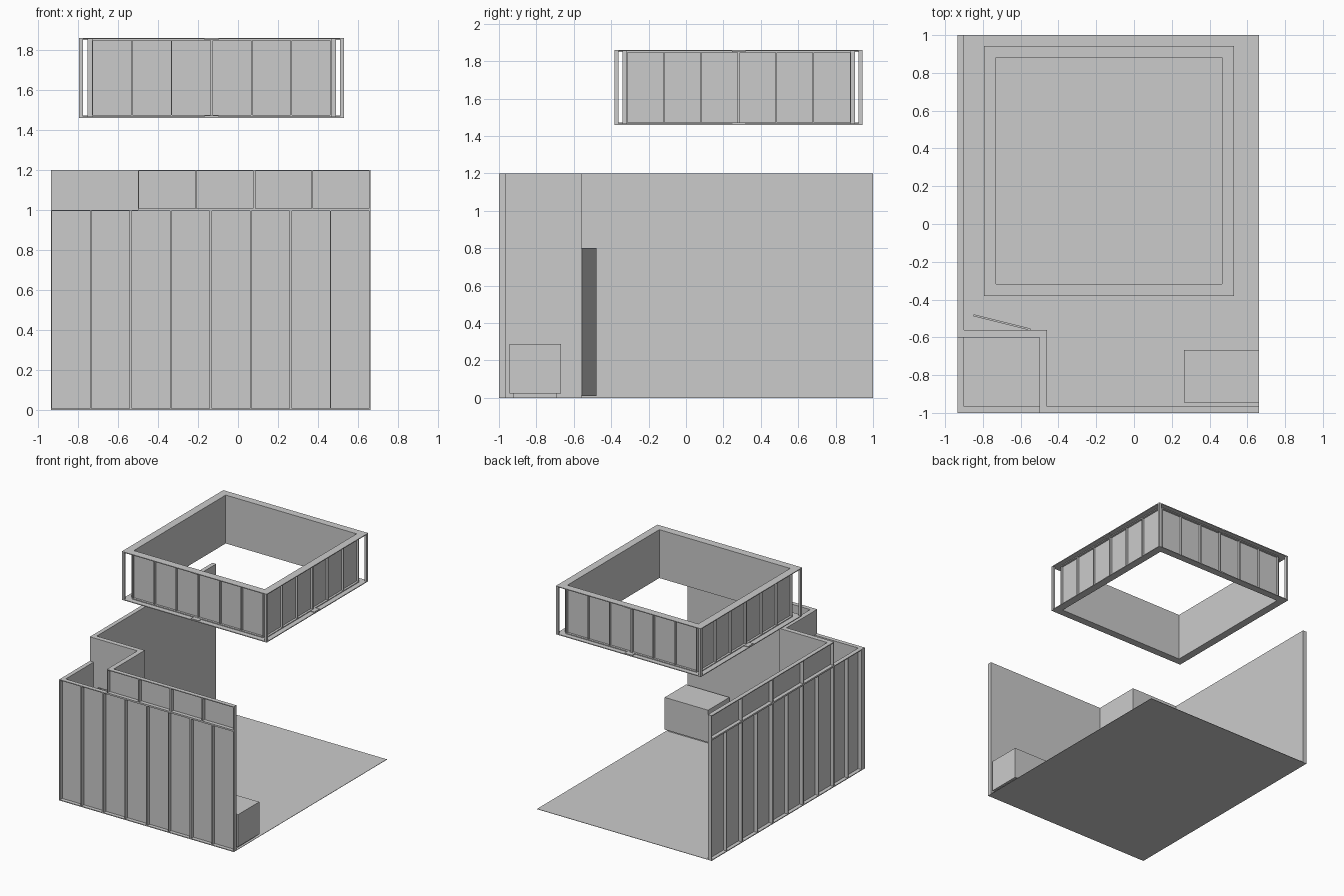
import bpy, bmesh, math
from mathutils import Matrix

if "Cube" in bpy.data.objects:
    bpy.data.objects.remove(bpy.data.objects["Cube"])

T = 0.0065                      # sheet thickness of studs, rails and skins
XL, XR = -0.935, 0.662          # stand footprint
WALL = 0.035


def make(name, boxes, matrix=None):
    """One object out of a list of (lo, hi) corner pairs."""
    bm = bmesh.new()
    for lo, hi in boxes:
        size = [abs(h - l) for l, h in zip(lo, hi)]
        mid = [(l + h) / 2 for l, h in zip(lo, hi)]
        bmesh.ops.create_cube(bm, size=1, matrix=Matrix.Translation(mid) @ Matrix.Diagonal((*size, 1)))
    mesh = bpy.data.meshes.new(name)
    bm.to_mesh(mesh)
    bm.free()
    ob = bpy.data.objects.new(name, mesh)
    bpy.context.collection.objects.link(ob)
    if matrix:
        ob.matrix_world = matrix
    return ob


def framed_wall(name, axis, u0, modules, bays, outer, inner, z0, z1):
    """Row of modules: closed frame, intermediate studs and an inside skin.
    axis is the running direction, outer/inner the depth of the two faces."""
    boxes = []
    s = 1 if inner > outer else -1
    skin = inner - s * T * 0.6

    def add(ua, ub, da, db, za, zb):
        a, b = (ua, da, za), (ub, db, zb)
        if axis == 'y':
            a, b = (da, ua, za), (db, ub, zb)
        boxes.append((a, b))

    for width in modules:
        u1 = u0 + width
        add(u0, u1, skin, inner, z0, z1)
        add(u0, u1, outer, skin, z0, z0 + T)
        add(u0, u1, outer, skin, z1 - T, z1)
        for i in range(bays + 1):
            u = u0 + T / 2 + (width - T) * i / bays
            add(u - T / 2, u + T / 2, outer, skin, z0 + T, z1 - T)
        u0 = u1
    return make(name, boxes)


# Carpet
make("carpet", [((XL, -1, 0), (XR, 1, 0.003))])

# Front wall with its upper strip
framed_wall("front_wall", 'x', XL, [(XR - XL) / 4] * 4, 2, -1, -1 + WALL, 0, 1)
framed_wall("front_wall_upper", 'x', -0.5, [(XR + 0.5) / 2] * 2, 2, -1, -1 + WALL, 1, 1.2)

# Side wall with its upper strip
framed_wall("side_wall", 'y', -0.965, [0.365] + [0.4] * 4, 2, XL, XL + WALL, 0, 1)
framed_wall("side_wall_upper", 'y', -0.6, [0.8] * 2, 2, XL, XL + WALL, 1, 1.2)

# Store room: side wall, and door wall extruded from an outline with the opening
make("room_side_wall", [((-0.5, -0.965, 0), (-0.46, -0.6, 1.2))])
outline = [(-0.9, 0), (-0.86, 0), (-0.86, 0.8), (-0.55, 0.8),
           (-0.55, 0), (-0.46, 0), (-0.46, 1.2), (-0.9, 1.2)]
bm = bmesh.new()
face = bm.faces.new([bm.verts.new((x, -0.6, z)) for x, z in outline])
ext = bmesh.ops.extrude_face_region(bm, geom=[face])
bmesh.ops.translate(bm, vec=(0, 0.04, 0),
                    verts=[g for g in ext["geom"] if isinstance(g, bmesh.types.BMVert)])
bmesh.ops.recalc_face_normals(bm, faces=bm.faces)
mesh = bpy.data.meshes.new("room_door_wall")
bm.to_mesh(mesh)
bm.free()
bpy.context.collection.objects.link(bpy.data.objects.new("room_door_wall", mesh))

# Door standing ajar, hinged on its right edge
make("door", [((-0.31, 0, 0.01), (0, 0.01, 0.8))],
     Matrix.Translation((-0.55, -0.563, 0)) @ Matrix.Rotation(math.radians(-14), 4, 'Z'))

# Counter on a recessed plinth
make("counter", [((0.265, -0.945, 0.022), (XR, -0.667, 0.288))])
make("counter_plinth", [((0.285, -0.922, 0), (XR - 0.02, -0.69, 0.022))])

# Hanging ring: cover plates above and below
X0, X1, Y0, Y1 = -0.795, 0.53, -0.382, 0.943     # outside
A0, A1, B0, B1 = -0.73, 0.467, -0.318, 0.882     # inside
Z0, Z1, F = 1.46, 1.86, 0.022
for name, za in (("ring_bottom_plate", Z0), ("ring_top_plate", Z1 - T)):
    zb = za + T
    make(name, [((X0, Y0, za), (X1, B0, zb)), ((X0, B1, za), (X1, Y1, zb)),
                ((X0, B0, za), (A0, B1, zb)), ((A1, B0, za), (X1, B1, zb))])

# Hanging ring: four framed sides set back from the edge
zl, zh = Z0 + T, Z1 - T
for name, out, inn in (("ring_front", B0 - F, B0), ("ring_back", B1 + F, B1)):
    framed_wall(name, 'x', A0, [(A1 - A0) / 2] * 2, 3, out, inn, zl, zh)
for name, out, inn in (("ring_left", A0 - F, A0), ("ring_right", A1 + F, A1)):
    framed_wall(name, 'y', B0, [(B1 - B0) / 2] * 2, 3, out, inn, zl, zh)

# Hanging ring: corner posts
P = 0.02
make("ring_corner_posts", [((x, y, zl), (x + P, y + P, zh))
                           for x in (X0, X1 - P) for y in (Y0, Y1 - P)])

# Hanging ring: joining plates at the middle of each side
xm, ym, W, H = (A0 + A1) / 2, (B0 + B1) / 2, 0.035, 0.005
joints = []
for z in (zl, zh - H):
    for y in (Y0 + 0.005, B1 + F):
        joints.append(((xm - W, y, z), (xm + W, y + 0.037, z + H)))
    for x in (X0 + 0.005, A1 + F):
        joints.append(((x, ym - W, z), (x + 0.037, ym + W, z + H)))
make("ring_joint_plates", joints)
